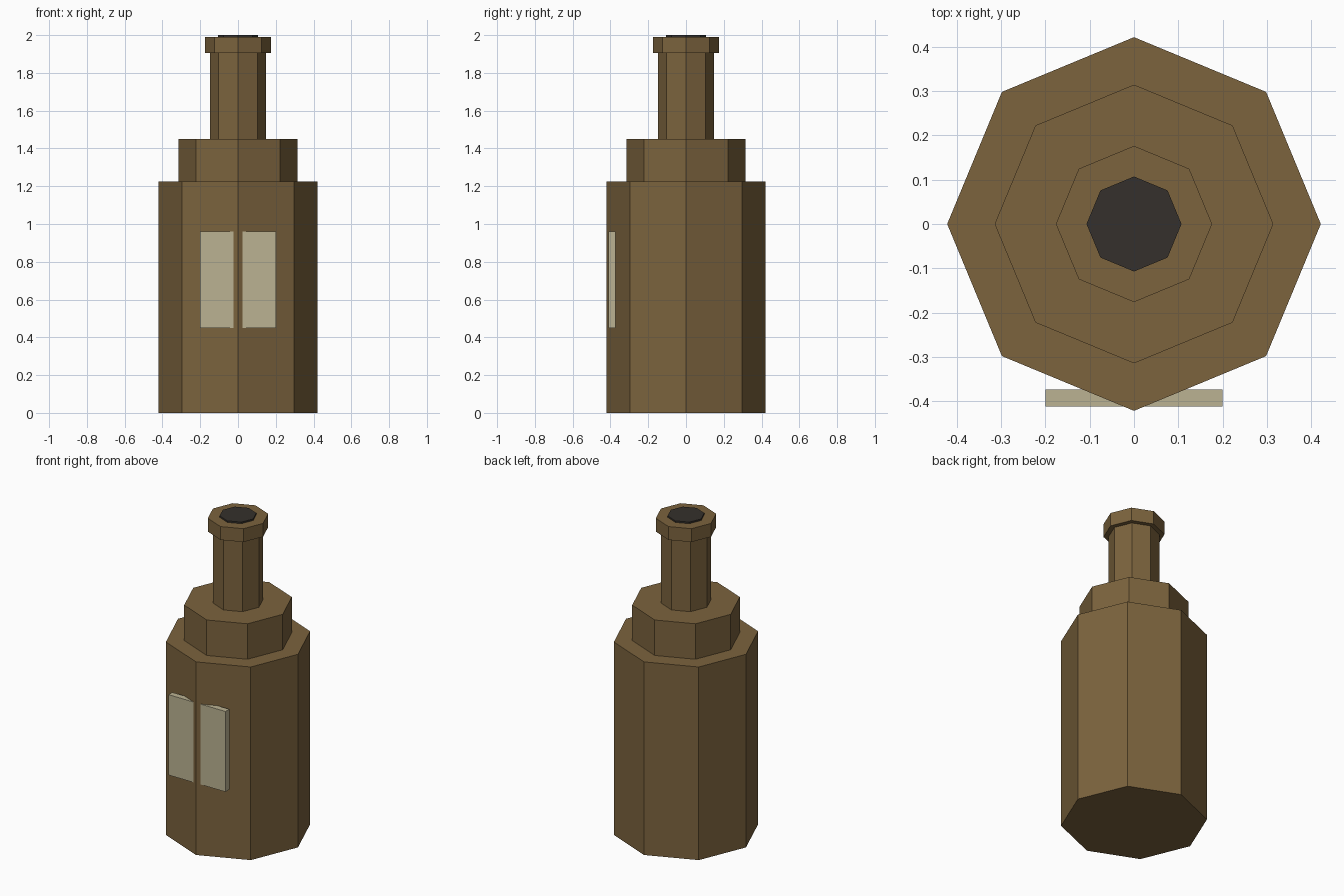
import bpy

if "Cube" in bpy.data.objects:
    bpy.data.objects.remove(bpy.data.objects["Cube"])


def material(name, color):
    m = bpy.data.materials.new(name)
    m.diffuse_color = (*color, 1)
    m.use_nodes = True
    m.node_tree.nodes["Principled BSDF"].inputs["Base Color"].default_value = m.diffuse_color
    return m


glass = material("brown_glass", (0.20, 0.125, 0.047))
paper = material("label_paper", (0.50, 0.45, 0.29))
dark = material("dark_stopper", (0.035, 0.030, 0.025))


def octagon(name, radius, z0, z1, mat):
    bpy.ops.mesh.primitive_cylinder_add(
        vertices=8, radius=radius, depth=z1 - z0, location=(0, 0, (z0 + z1) / 2))
    ob = bpy.context.object
    ob.name = name
    ob.data.materials.append(mat)


# Stacked octagonal bottle sections
octagon("body", 0.421, 0, 1.225, glass)
octagon("shoulder", 0.314, 1.225, 1.45, glass)
octagon("neck", 0.147, 1.45, 1.905, glass)
octagon("lip", 0.176, 1.905, 1.99, glass)
octagon("stopper", 0.107, 1.95, 2.0, dark)

# Flat label plate, pierced by the front edge of the body
bpy.ops.mesh.primitive_cube_add(size=1, location=(0, -0.392, 0.705))
label = bpy.context.object
label.name = "label"
label.dimensions = (0.4, 0.038, 0.51)
bpy.ops.object.transform_apply(location=False, rotation=False, scale=True)
label.data.materials.append(paper)
